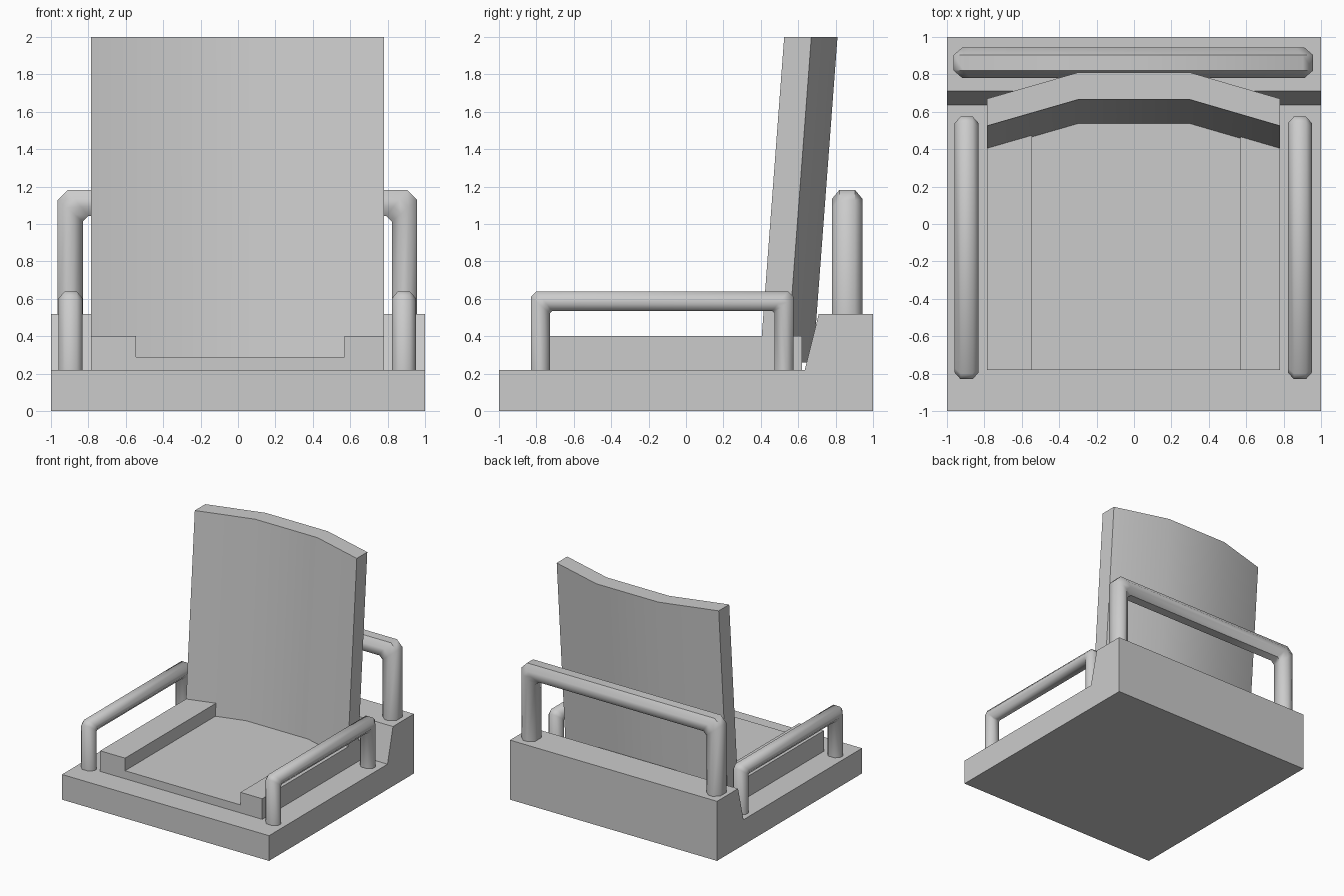
import bpy, bmesh, math
from mathutils import Vector

if "Cube" in bpy.data.objects:
    bpy.data.objects.remove(bpy.data.objects["Cube"])


def loft(name, rings, angle):
    """Skin a list of equal-length closed rings and cap both ends."""
    bm = bmesh.new()
    loops = [[bm.verts.new(p) for p in ring] for ring in rings]
    n = len(loops[0])
    for a, b in zip(loops, loops[1:]):
        for i in range(n):
            j = (i + 1) % n
            bm.faces.new((a[i], a[j], b[j], b[i]))
    bm.faces.new(loops[0])
    bm.faces.new(loops[-1])
    bmesh.ops.recalc_face_normals(bm, faces=bm.faces)
    mesh = bpy.data.meshes.new(name)
    bm.to_mesh(mesh)
    bm.free()
    obj = bpy.data.objects.new(name, mesh)
    bpy.context.collection.objects.link(obj)
    bpy.ops.object.select_all(action='DESELECT')
    obj.select_set(True)
    bpy.context.view_layer.objects.active = obj
    bpy.ops.object.shade_smooth_by_angle(angle=math.radians(angle))
    return obj


def hoop(name, place, u0, u1, z0, z1, post, rail, half, cut_out, cut_in):
    """Octagonal tube bent into an upturned U; place(u, v, z) maps to 3D."""
    def path(a, b, top, cut):
        return [(a, z0), (a, top - cut), (a + cut, top),
                (b - cut, top), (b, top - cut), (b, z0)]
    outer = path(u0, u1, z1, cut_out)
    inner = path(u0 + post, u1 - post, z1 - rail, cut_in)
    octagon = [(1, .3), (.5, 1), (-.5, 1), (-1, .3),
               (-1, -.3), (-.5, -1), (.5, -1), (1, -.3)]
    rings = []
    for o, i in zip(outer, inner):
        o, i = Vector(o), Vector(i)
        mid, arm = (o + i) / 2, (o - i) / 2
        ring = []
        for v, s in octagon:
            p = mid + arm * s
            ring.append(place(p.x, v * half, p.y))
        rings.append(ring)
    return loft(name, rings, 50)


# Base tray with raised rear block
base = [(-1, 0), (1, 0), (1, .52), (.71, .52), (.635, .22), (-1, .22)]
loft("base", [[(x, y, z) for y, z in base] for x in (-1, 1)], 25)

# Seat cushion with two side bolsters
seat = [(-.785, .2), (.78, .2), (.78, .4), (.57, .4), (.57, .29),
        (-.545, .29), (-.545, .4), (-.785, .4)]
loft("seat", [[(x, y, z) for x, z in seat] for y in (-.78, .62)], 30)

# Curved, leaning backrest
front = [(-.785, .525), (-.3, .665), (.3, .665), (.78, .525)]
section = front + [(x, y + .145) for x, y in reversed(front)]
loft("backrest", [[(x, y - .075 * (2 - z), z) for x, y in section]
                  for z in (.26, 2)], 40)

# Armrest hoops
for side, cx in (("left", -.895), ("right", .887)):
    hoop("armrest_" + side, lambda u, v, z, cx=cx: (cx + v, u, z),
         -.83, .575, .2, .64, .102, .105, .064, .03, .012)

# Rear handle hoop
hoop("rear_handle", lambda u, v, z: (u, .862 + v, z),
     -.965, .958, .5, 1.183, .135, .14, .082, .055, .03)
